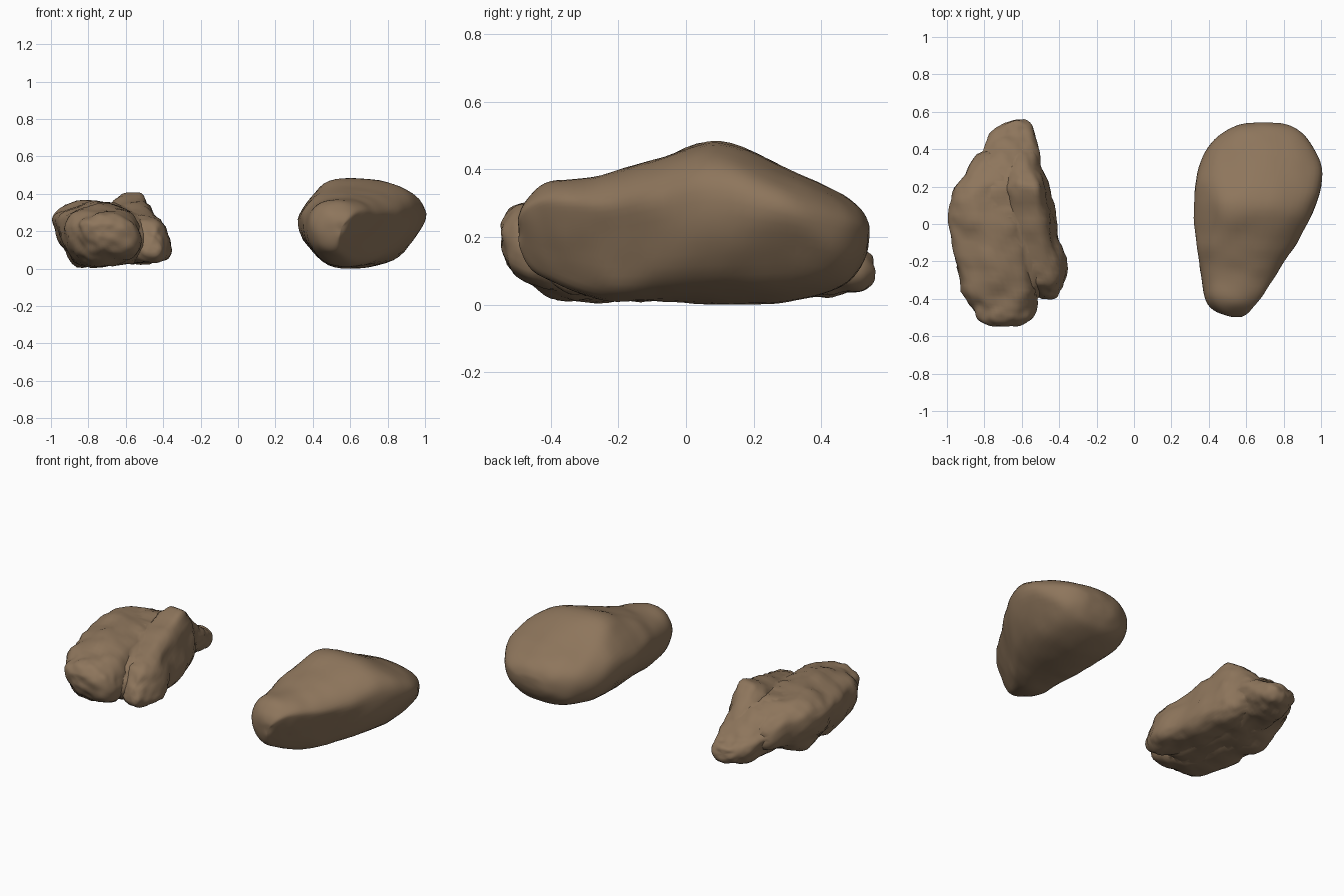
import bpy
import bmesh
import math
from mathutils import Vector, noise

default_cube = bpy.data.objects.get("Cube")
if default_cube:
    bpy.data.objects.remove(default_cube, do_unlink=True)

stone = bpy.data.materials.new("brown_stone")
stone.use_nodes = True
stone_colour = (0.27, 0.18, 0.107, 1)
stone.diffuse_color = stone_colour
stone.node_tree.nodes["Principled BSDF"].inputs["Base Color"].default_value = stone_colour


def spline(a, b, c, d, t):
    """Catmull-Rom blend of four stations."""
    return [q + 0.5 * t * (r - p + t * (2 * p - 5 * q + 4 * r - s + t * (3 * (q - r) + s - p)))
            for p, q, r, s in zip(a, b, c, d)]


def resample(stations, steps):
    padded = [stations[0]] + stations + [stations[-1]]
    rows = [spline(*padded[i:i + 4], k / steps)
            for i in range(len(stations) - 1) for k in range(steps)]
    return rows + [stations[-1]]


def section(station, peak, waist, tilt, power, sides):
    """Lopsided rounded ring: peak and waist set where it is tallest and widest."""
    y, left, right, low, high = station
    px = left + (right - left) * peak
    pz = low + (high - low) * waist
    ring = []
    for i in range(sides):
        angle = math.tau * i / sides
        c, s = math.cos(angle), math.sin(angle)
        u = math.copysign(abs(c) ** power, c)
        v = math.copysign(abs(s) ** power, s)
        x = px + u * (right - px if u > 0 else px - left)
        z = pz + v * (high - pz if v > 0 else pz - low)
        ring.append(Vector((x, y, z + tilt * (x - px) * (1 - abs(v)))))
    return ring


def make_lobe(name, stations, peak, waist, tilt, power, rough, scale, facets, sides=48, steps=6):
    bm = bmesh.new()
    rings = [[bm.verts.new(p) for p in section(s, peak, waist, tilt, power, sides)]
             for s in resample(stations, steps)]
    for a, b in zip(rings, rings[1:]):
        for i in range(sides):
            j = (i + 1) % sides
            bm.faces.new((a[i], a[j], b[j], b[i]))
    for ring in (rings[0], rings[-1]):
        tip = bm.verts.new(sum((v.co for v in ring), Vector()) / sides)
        for i in range(sides):
            bm.faces.new((ring[i], ring[(i + 1) % sides], tip))
    # Shear off broad flat facets
    for point, normal in facets:
        n = Vector(normal).normalized()
        for v in bm.verts:
            depth = (v.co - Vector(point)).dot(n)
            if depth > 0:
                v.co -= n * depth * 0.85
    for _ in range(3):
        bmesh.ops.smooth_vert(bm, verts=bm.verts, factor=0.5,
                              use_axis_x=True, use_axis_y=True, use_axis_z=True)
    bmesh.ops.recalc_face_normals(bm, faces=bm.faces)
    bm.normal_update()
    # Weathered bumps, with broader ones first
    shifts = []
    for v in bm.verts:
        broad = noise.noise(v.co * scale)
        fine = noise.noise(v.co * scale * 3)
        shifts.append(v.normal * rough * (broad + 0.35 * fine))
    for v, shift in zip(bm.verts, shifts):
        v.co += shift
        v.co.z = max(v.co.z, 0)
    mesh = bpy.data.meshes.new(name)
    bm.to_mesh(mesh)
    bm.free()
    mesh.materials.append(stone)
    obj = bpy.data.objects.new(name, mesh)
    bpy.context.collection.objects.link(obj)
    return obj


def activate(obj):
    bpy.ops.object.select_all(action='DESELECT')
    obj.select_set(True)
    bpy.context.view_layer.objects.active = obj


# Stations are: y, left x, right x, bottom z, top z
# Smooth boulder: steep front flank, undercut sides, sloped left shoulder
boulder = make_lobe("smooth_boulder", [
    (-0.5, 0.52, 0.6, 0.18, 0.25),
    (-0.47, 0.44, 0.65, 0.11, 0.31),
    (-0.4, 0.38, 0.7, 0.06, 0.36),
    (-0.25, 0.35, 0.79, 0.015, 0.38),
    (-0.1, 0.33, 0.88, 0.01, 0.435),
    (0.1, 0.31, 0.97, 0, 0.485),
    (0.3, 0.35, 1.01, 0.01, 0.4),
    (0.45, 0.43, 0.93, 0.04, 0.33),
    (0.52, 0.53, 0.85, 0.1, 0.28),
    (0.545, 0.61, 0.78, 0.16, 0.23)],
    peak=0.45, waist=0.6, tilt=0.06, power=0.92, rough=0.012, scale=4,
    facets=[((0.97, 0.1, 0.19), (0.8, 0.05, -0.62)),
            ((0.8, -0.2, 0.27), (0.76, -0.55, -0.33)),
            ((0.34, 0, 0.16), (-0.74, 0, -0.65)),
            ((0.4, 0.1, 0.38), (-0.78, 0, 0.62)),
            ((0.5, -0.46, 0.1), (-0.3, -0.7, -0.65))])

# Craggy rock: large front lobe, leaning outward
crag = make_lobe("craggy_rock", [
    (-0.555, -0.77, -0.67, 0.17, 0.235),
    (-0.52, -0.83, -0.58, 0.11, 0.27),
    (-0.47, -0.86, -0.53, 0.055, 0.29),
    (-0.38, -0.9, -0.51, 0.02, 0.32),
    (-0.2, -0.96, -0.53, 0.01, 0.345),
    (0, -1, -0.55, 0.01, 0.355),
    (0.15, -0.98, -0.56, 0.03, 0.35),
    (0.27, -0.91, -0.61, 0.08, 0.32),
    (0.38, -0.83, -0.68, 0.12, 0.22)],
    peak=0.45, waist=0.62, tilt=-0.1, power=0.88, rough=0.025, scale=7,
    facets=[((-0.99, 0, 0.24), (-0.88, 0, -0.48))])

# Slanted side ridge with a flat outer slab
ridge = make_lobe("side_ridge", [
    (-0.39, -0.52, -0.42, 0.08, 0.17),
    (-0.34, -0.59, -0.39, 0.04, 0.24),
    (-0.24, -0.66, -0.36, 0.03, 0.28),
    (-0.05, -0.7, -0.4, 0.02, 0.335),
    (0.18, -0.7, -0.44, 0.03, 0.41),
    (0.28, -0.69, -0.48, 0.05, 0.36),
    (0.4, -0.66, -0.53, 0.08, 0.24)],
    peak=0.58, waist=0.42, tilt=-0.3, power=0.9, rough=0.022, scale=8,
    facets=[((-0.37, -0.25, 0.16), (0.87, 0.12, 0.32))])

# Core that fills the middle and tapers into the low tail
core = make_lobe("core_and_tail", [
    (-0.42, -0.8, -0.53, 0.07, 0.22),
    (-0.3, -0.85, -0.46, 0.03, 0.28),
    (0, -0.92, -0.46, 0.02, 0.335),
    (0.2, -0.92, -0.48, 0.03, 0.34),
    (0.34, -0.86, -0.5, 0.03, 0.285),
    (0.45, -0.79, -0.53, 0.035, 0.21),
    (0.52, -0.74, -0.55, 0.05, 0.17),
    (0.55, -0.69, -0.59, 0.08, 0.14)],
    peak=0.52, waist=0.55, tilt=0, power=0.88, rough=0.025, scale=8,
    facets=[((-0.9, 0.2, 0.22), (-0.8, 0.2, -0.5))])

# Fuse the lobes into one rock
activate(crag)
for part in (ridge, core):
    union = crag.modifiers.new("fuse", 'BOOLEAN')
    union.operation = 'UNION'
    union.solver = 'EXACT'
    union.object = part
    bpy.ops.object.modifier_apply(modifier=union.name)
    bpy.data.objects.remove(part, do_unlink=True)

for rock, angle in ((boulder, 60), (crag, 40)):
    activate(rock)
    bpy.ops.object.shade_smooth_by_angle(angle=math.radians(angle))
